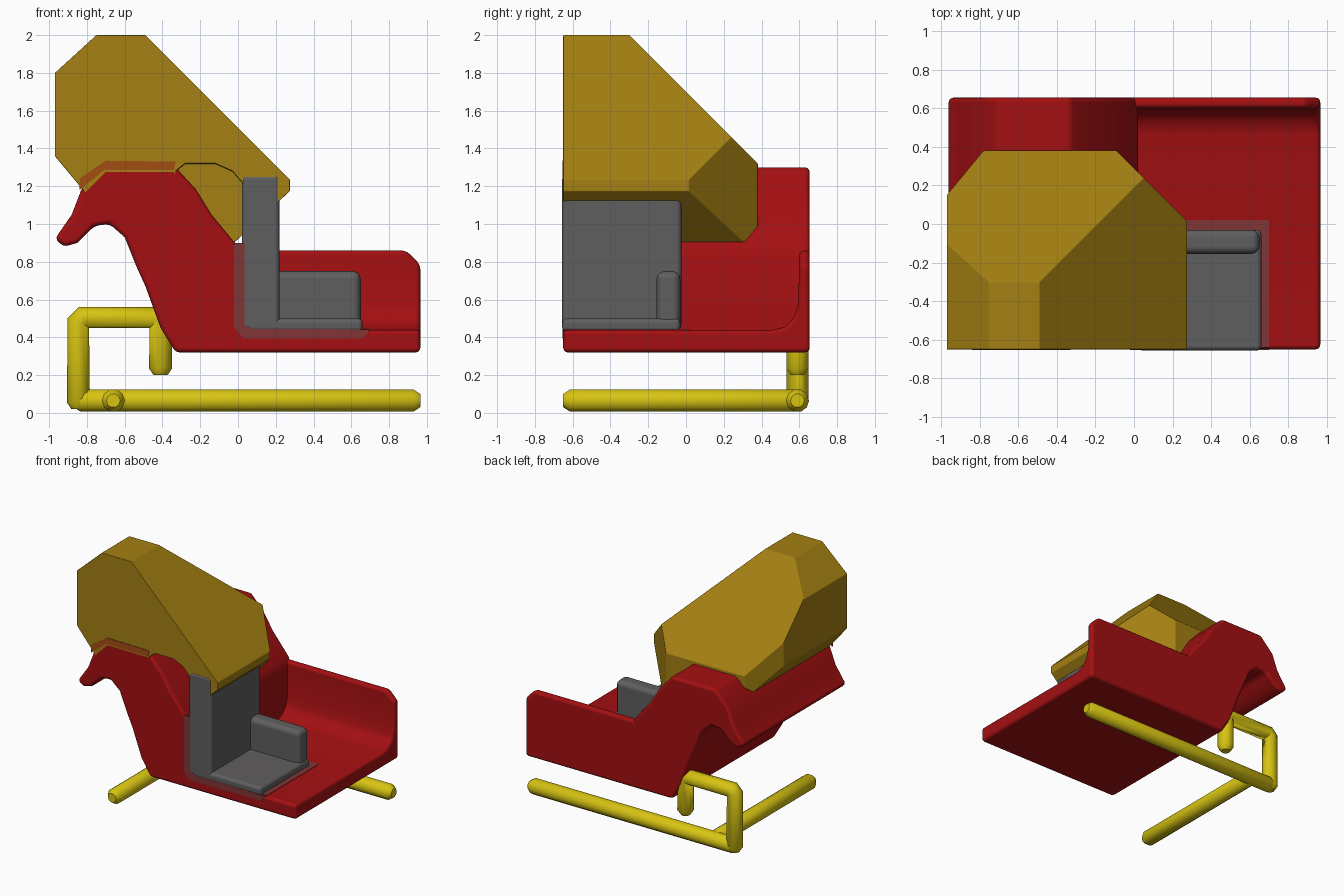
import bpy, bmesh
from mathutils import Vector

old = bpy.data.objects.get("Cube")
if old:
    bpy.data.objects.remove(old, do_unlink=True)


def material(name, rgb):
    m = bpy.data.materials.new(name)
    m.use_nodes = True
    m.diffuse_color = (*rgb, 1)
    m.node_tree.nodes["Principled BSDF"].inputs["Base Color"].default_value = (*rgb, 1)
    return m


RED = material("deep red", (0.37, 0.005, 0.006))
GOLD = material("dark gold", (0.37, 0.215, 0.006))
YELLOW = material("bright yellow", (0.68, 0.55, 0.006))
GREY = material("dark grey", (0.117, 0.112, 0.112))
MAROON = material("dull maroon", (0.22, 0.035, 0.035))
ORANGE = material("burnt orange", (0.37, 0.075, 0.006))


def prism(name, pts, axis, lo, hi, mat, bevel=0.025, cuts=()):
    """Extrude a profile along x (points are y, z) or y (points are x, z), then slice it."""
    bm = bmesh.new()
    place = (lambda p, t: (t, p[0], p[1])) if axis == "x" else (lambda p, t: (p[0], t, p[1]))
    face = bm.faces.new([bm.verts.new(place(p, lo)) for p in pts])
    ext = bmesh.ops.extrude_face_region(bm, geom=[face])["geom"]
    shift = Vector(place((0, 0), hi - lo))
    bmesh.ops.translate(bm, vec=shift, verts=[v for v in ext if isinstance(v, bmesh.types.BMVert)])
    for co, no in cuts:
        geom = bm.verts[:] + bm.edges[:] + bm.faces[:]
        res = bmesh.ops.bisect_plane(bm, geom=geom, plane_co=co, plane_no=Vector(no).normalized(),
                                     clear_outer=True)
        rim = [e for e in res["geom_cut"] if isinstance(e, bmesh.types.BMEdge)]
        bmesh.ops.holes_fill(bm, edges=rim, sides=0)
    bmesh.ops.recalc_face_normals(bm, faces=bm.faces)
    mesh = bpy.data.meshes.new(name)
    bm.to_mesh(mesh)
    bm.free()
    mesh.materials.append(mat)
    ob = bpy.data.objects.new(name, mesh)
    bpy.context.collection.objects.link(ob)
    if bevel:
        for p in mesh.polygons:
            p.use_smooth = True
        mod = ob.modifiers.new("Soft edges", "BEVEL")
        mod.width, mod.segments, mod.limit_method = bevel, 3, "ANGLE"
        mod.harden_normals = True
    return ob


def box(name, x, y, z, mat, bevel=0.025):
    return prism(name, [(x[0], z[0]), (x[1], z[0]), (x[1], z[1]), (x[0], z[1])],
                 "y", y[0], y[1], mat, bevel)


def tube(name, points):
    """Round bar along a path, with tapered closed ends."""
    cu = bpy.data.curves.new(name, "CURVE")
    cu.dimensions = "3D"
    cu.bevel_depth, cu.bevel_resolution, cu.use_fill_caps = 0.061, 3, True
    sp = cu.splines.new("POLY")
    first, last = Vector(points[0]), Vector(points[-1])
    a = (Vector(points[1]) - first).normalized() * 0.035
    b = (Vector(points[-2]) - last).normalized() * 0.035
    path = [first, first + a] + [Vector(p) for p in points[1:-1]] + [last + b, last]
    sp.points.add(len(path) - 1)
    for i, (pt, co) in enumerate(zip(sp.points, path)):
        pt.co = (*co, 1)
        pt.radius = 0.6 if i in (0, len(path) - 1) else 1
    cu.materials.append(YELLOW)
    bpy.context.collection.objects.link(bpy.data.objects.new(name, cu))


# Curled backrest, solid across the full width
prism("backrest", [(-0.97, 0.92), (-0.88, 1.05), (-0.83, 1.18), (-0.71, 1.3), (-0.33, 1.3),
                   (-0.22, 1.18), (-0.14, 1.05), (0, 0.88), (0.02, 0.82), (0.02, 0.32),
                   (-0.33, 0.32), (-0.41, 0.45), (-0.49, 0.67), (-0.54, 0.78), (-0.6, 0.93),
                   (-0.68, 1.0), (-0.76, 0.99), (-0.85, 0.9), (-0.92, 0.88)],
      "y", -0.65, 0.655, RED)

# Floor with a coved back wall
prism("floor_and_wall", [(-0.65, 0.32), (0.655, 0.32), (0.655, 0.86), (0.6, 0.86), (0.595, 0.58),
                         (0.57, 0.5), (0.52, 0.455), (0.46, 0.44), (-0.65, 0.44)],
      "x", -0.08, 0.965, RED, cuts=[((0.89, 0, 0.86), (1, 0, 1))])

# Large faceted sack sitting on the backrest
sack = prism("sack", [(-0.97, 0.85), (0.275, 0.85), (0.275, 2), (-0.97, 2)], "y", -0.65, 0.38,
             GOLD, 0.035, cuts=[
    ((-0.49, 0, 2), (1, 0, 1)), ((0, -0.3, 2), (0, 1, 1)),
    ((-0.75, 0, 2), (-0.21, 0, 0.23)), ((-0.97, 0, 1.36), (-0.18, 0, -0.15)),
    ((0, 0, 0.9), (-0.22, 0, -0.75)), ((0.27, 0, 1.17), (0.25, 0, -0.27)),
    ((0.27, 0.02, 1), (1, 1, 0)), ((-0.97, 0.15, 1), (-0.23, 0.19, 0))])

# Hollow below the sack, behind the upright
cutter = prism("hollow_cutter", [(-0.33, 1.28), (-0.28, 1.32), (-0.12, 1.32), (-0.03, 1.28),
                                 (0.04, 1.2), (0.04, 0.7), (-0.33, 0.7)],
               "y", -0.8, -0.05, GOLD, 0)
cutter.hide_render = True
cutter.display_type = "WIRE"
cutter.hide_set(True)
hollow = sack.modifiers.new("Hollow", "BOOLEAN")
hollow.operation, hollow.object, hollow.solver = "DIFFERENCE", cutter, "EXACT"
sack.modifiers.move(1, 0)

# Grey upright, low step and its side rail
box("upright", (0.02, 0.22), (-0.656, -0.025), (0.44, 1.26), GREY)
box("step", (0.05, 0.66), (-0.656, -0.03), (0.43, 0.5), GREY)
box("step_rail", (0.15, 0.65), (-0.155, -0.03), (0.42, 0.75), GREY, 0.04)

# Thin bordering bands where the parts meet
prism("upright_band", [(-0.02, 0.9), (-0.02, 0.45), (0.03, 0.395), (0.66, 0.395), (0.7, 0.44),
                       (0.06, 0.45), (0.04, 0.5), (0.04, 0.9)],
      "y", -0.653, -0.646, MAROON, 0)
box("floor_band", (0.02, 0.7), (-0.64, 0.02), (0.436, 0.444), MAROON, 0)
prism("sack_band", [(-0.84, 1.18), (-0.71, 1.285), (-0.34, 1.285), (-0.33, 1.33), (-0.7, 1.335),
                    (-0.84, 1.24)], "y", -0.654, -0.646, ORANGE, 0)

# Tubular runner, hooked strut and cross bar
Y = 0.59
tube("runner", [(-0.87, Y, 0.065), (0.965, Y, 0.065)])
tube("strut", [(-0.845, Y, 0.02), (-0.845, Y, 0.48), (-0.82, Y, 0.505), (-0.43, Y, 0.505),
               (-0.41, Y, 0.48), (-0.41, Y, 0.2)])
tube("cross_bar", [(-0.66, -0.65, 0.065), (-0.66, 0.62, 0.065)])
